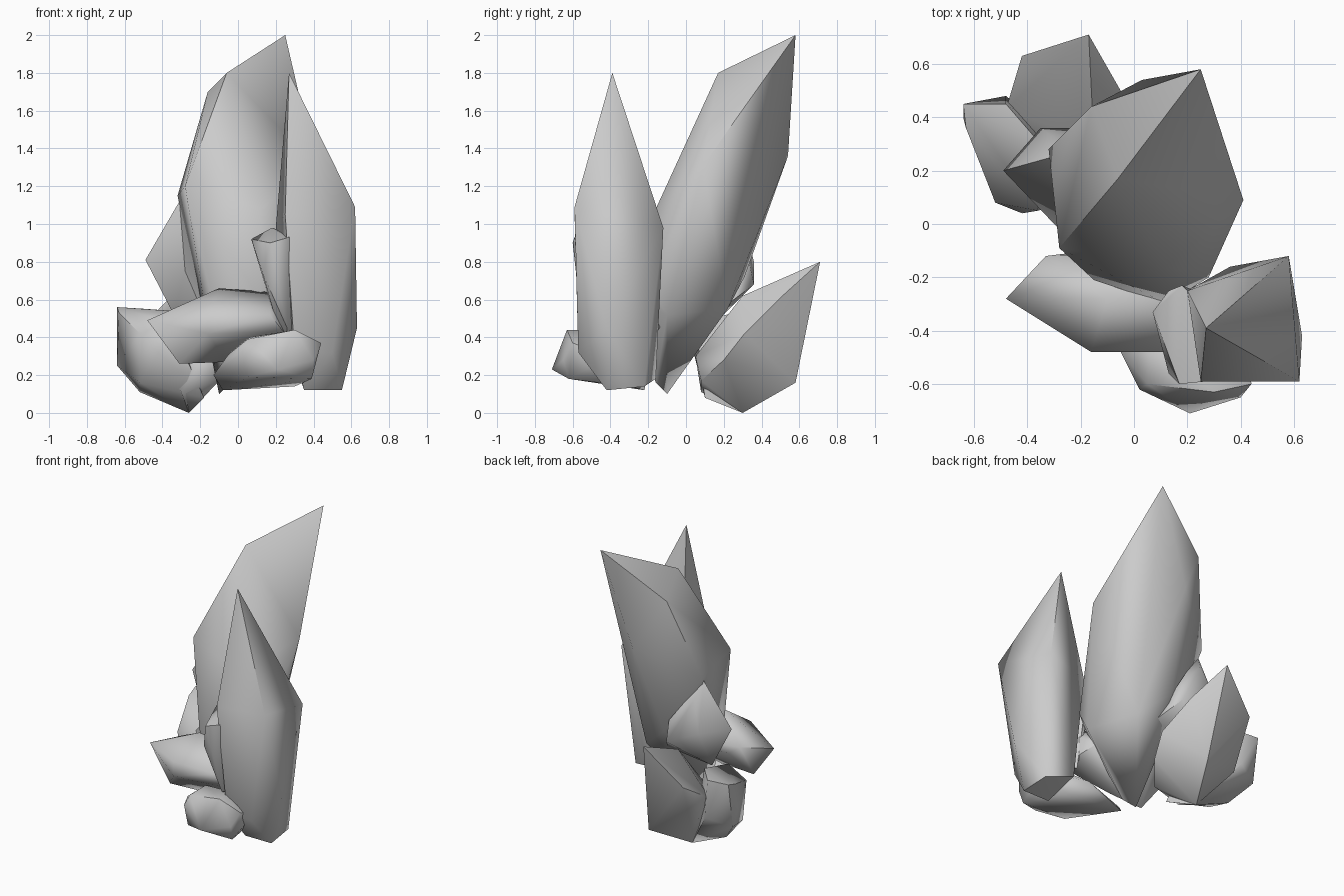
import bpy
import bmesh
import math
from mathutils import Vector

# Remove the default object
default_object = bpy.data.objects.get("Cube")
if default_object:
    bpy.data.objects.remove(default_object, do_unlink=True)

CENTIMETRE = 0.01

# One plain stone colour
stone_grey = bpy.data.materials.new("stone_grey")
stone_grey.use_nodes = True
stone_colour = (0.6, 0.6, 0.6, 1.0)
stone_grey.diffuse_color = stone_colour
stone_shader = stone_grey.node_tree.nodes["Principled BSDF"]
stone_shader.inputs["Base Color"].default_value = stone_colour


def crystal(name, tip, shoulder, belt, root, sharp_angle=58):
    """Wrap a faceted skin round the tip, shoulder, belt and root corners."""
    builder = bmesh.new()
    for corner in [tip] + shoulder + belt + root:
        builder.verts.new(Vector(corner) * CENTIMETRE)
    hull = bmesh.ops.convex_hull(builder, input=builder.verts[:])
    # Drop any corners that fall inside the skin
    unused = {item for item in hull["geom_interior"] + hull["geom_unused"]
              if isinstance(item, bmesh.types.BMVert)}
    bmesh.ops.delete(builder, geom=list(unused), context="VERTS")
    bmesh.ops.recalc_face_normals(builder, faces=builder.faces[:])

    mesh = bpy.data.meshes.new(name)
    builder.to_mesh(mesh)
    builder.free()
    mesh.materials.append(stone_grey)
    shard = bpy.data.objects.new(name, mesh)
    bpy.context.collection.objects.link(shard)

    # Soft facets with crisp ridges
    bpy.ops.object.select_all(action="DESELECT")
    shard.select_set(True)
    bpy.context.view_layer.objects.active = shard
    bpy.ops.object.shade_smooth_by_angle(angle=math.radians(sharp_angle))
    return shard


# Tallest crystal, leaning back
crystal(
    "tall_crystal",
    tip=(25, 58, 200),
    shoulder=[(-6, 17, 180), (-16, 44, 170), (28, 33, 161), (3, 54, 136)],
    belt=[(-28, -9, 120), (-32, 28, 115), (41, 9, 131),
          (12, -16, 108), (-5, 31, 72)],
    root=[(-15, -21, 65), (12, -30, 60), (28, -20, 68), (30, -10, 52),
          (15, 22, 55), (-10, -10, 10), (-4, -16, 16)],
)

# Upright crystal on the +x side
crystal(
    "upright_crystal",
    tip=(27, -39, 180),
    shoulder=[(62, -59, 109), (58, -12, 98), (25, -59, 105), (20, -25, 98)],
    belt=[(63, -42, 45), (55, -18, 50), (24, -28, 45),
          (50, -57, 32), (30, -55, 32)],
    root=[(55, -42, 12), (54, -22, 14), (35, -42, 12), (36, -16, 18)],
)

# Short crystal fused to the upright one
crystal(
    "fused_crystal",
    tip=(18, -23, 98),
    shoulder=[(7, -33, 92), (13, -25, 94), (17, -60, 90), (27, -59, 93)],
    belt=[(13, -56, 74), (36, -40, 92), (12, -33, 76)],
    root=[(26, -55, 45), (25, -26, 32), (22, -36, 45), (38, -40, 45)],
)

# Crystal lying across the front
crystal(
    "lying_crystal",
    tip=(-48, -28, 49),
    shoulder=[(-33, -12, 52), (-25, -11, 46), (-10, -28, 66),
              (-16, -48, 52), (-31, -30, 26), (-16, -48, 42)],
    belt=[(16, -28, 64), (17, -48, 52), (20, -11, 46), (-6, -30, 27)],
    root=[(24, -45, 43), (24, -28, 57), (24, -28, 42)],
)

# Stubby crystal pointing forward at the foot
crystal(
    "front_crystal",
    tip=(21, -71, 23),
    shoulder=[(2, -62, 32), (5, -62, 19), (39, -62, 18),
              (40, -65, 28), (44, -60, 37), (30, -63, 44), (5, -60, 39)],
    belt=[(-5, -48, 31), (30, -50, 44), (6, -44, 40), (42, -40, 30)],
    root=[(-13, -30, 20), (-8, -22, 12), (30, -30, 14), (20, -20, 22)],
)

# Broad crystal pointing back
crystal(
    "rear_crystal",
    tip=(-17, 71, 80),
    shoulder=[(-42, 63, 55), (-5, 50, 61), (-15, 30, 62), (-12, 58, 16)],
    belt=[(3, 31, 42), (-48, 43, 42), (0, 20, 28), (-40, 50, 20)],
    root=[(-26, 30, 0), (-30, 8, 11), (-10, 8, 17), (-18, 5, 30)],
)

# Squat crystal at the rear corner
crystal(
    "corner_crystal",
    tip=(-64, 45, 56),
    shoulder=[(-63, 36, 53), (-48, 45, 55), (-35, 30, 54), (-64, 40, 25)],
    belt=[(-52, 8, 42), (-42, 4, 32), (-36, 5, 48), (-48, 48, 30)],
    root=[(-52, 12, 16), (-52, 30, 11), (-26, 30, 0), (-18, 10, 8)],
)

# Small crystal between the tall one and the corner
crystal(
    "side_crystal",
    tip=(-31, 25, 112),
    shoulder=[(-49, 20, 81), (-35, 36, 80), (-28, 31, 100)],
    belt=[(-28, -2, 75), (-10, 33, 82), (-10, 36, 68)],
    root=[(-34, 20, 52), (-15, 5, 45), (0, 20, 56)],
)
